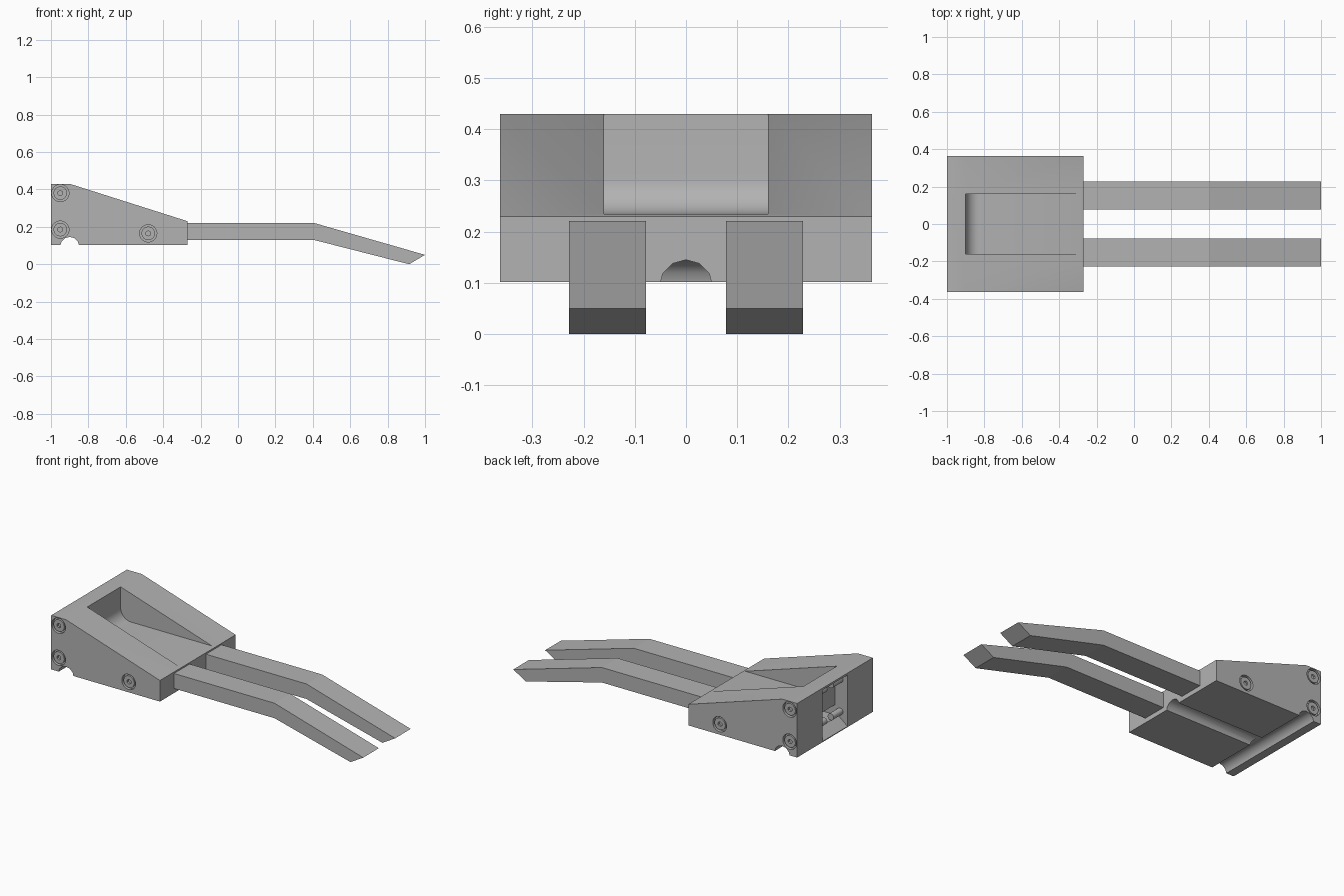
import bpy, bmesh, math
from mathutils import Matrix

cube = bpy.data.objects.get("Cube")
if cube:
    bpy.data.objects.remove(cube, do_unlink=True)

# Single grey finish
grey = bpy.data.materials.new("grey metal")
grey.use_nodes = True
COLOUR = (0.45, 0.45, 0.45, 1)
grey.diffuse_color = COLOUR
grey.node_tree.nodes["Principled BSDF"].inputs["Base Color"].default_value = COLOUR


def finish(name, bm):
    bmesh.ops.recalc_face_normals(bm, faces=bm.faces)
    mesh = bpy.data.meshes.new(name)
    bm.to_mesh(mesh)
    bm.free()
    obj = bpy.data.objects.new(name, mesh)
    bpy.context.collection.objects.link(obj)
    mesh.materials.append(grey)
    return obj


def prism(name, profile, y0, y1):
    """Extrude an x-z outline from y0 to y1."""
    bm = bmesh.new()
    face = bm.faces.new([bm.verts.new((x, y0, z)) for x, z in profile])
    out = bmesh.ops.extrude_face_region(bm, geom=[face])
    moved = [v for v in out["geom"] if isinstance(v, bmesh.types.BMVert)]
    bmesh.ops.translate(bm, verts=moved, vec=(0, y1 - y0, 0))
    return finish(name, bm)


def rod(name, radius, length, centre, axis, sides=32):
    """Cylinder lying along x or y."""
    bm = bmesh.new()
    turn = Matrix.Rotation(math.pi / 2, 4, "Y" if axis == "x" else "X")
    bmesh.ops.create_cone(bm, cap_ends=True, segments=sides, radius1=radius,
                          radius2=radius, depth=length,
                          matrix=Matrix.Translation(centre) @ turn)
    return finish(name, bm)


def activate(obj):
    bpy.ops.object.select_all(action="DESELECT")
    obj.select_set(True)
    bpy.context.view_layer.objects.active = obj


def cut(obj, cutter):
    cutter.hide_render = True
    activate(obj)
    mod = obj.modifiers.new("cut", "BOOLEAN")
    mod.operation = "DIFFERENCE"
    mod.solver = "EXACT"
    mod.object = cutter
    bpy.ops.object.modifier_apply(modifier=mod.name)
    bpy.data.objects.remove(cutter, do_unlink=True)


def smooth(obj):
    activate(obj)
    bpy.ops.object.shade_smooth_by_angle(angle=math.radians(35))


# Wedge-shaped housing
HALF = 0.363
body = prism("housing", [(-1, 0.102), (-1, 0.43), (-0.9, 0.43),
                         (-0.27, 0.23), (-0.27, 0.102)], -HALF, HALF)

# Top recess with a rounded rear corner
R, FLOOR = 0.07, 0.235
arc = [(-0.9 + R - R * math.cos(a), FLOOR + R - R * math.sin(a))
       for a in (math.pi / 2 * i / 10 for i in range(11))]
cut(body, prism("recess_cutter", [(-0.9, 0.6)] + arc + [(0, FLOOR), (0, 0.6)],
                -0.16, 0.16))

# Rear slot running on into a cavity below the recess floor
cut(body, prism("slot_cutter", [(-1.1, 0.107), (-1, 0.107), (-0.94, 0.155),
                                (-0.55, 0.155), (-0.55, 0.215), (-0.915, 0.215),
                                (-0.915, 0.418), (-1.1, 0.418)], -0.12, 0.12))

# Round grooves in the underside
cut(body, rod("cross_groove_cutter", 0.051, 1, (-0.9, 0, 0.095), "y", 12))
cut(body, rod("long_groove_cutter", 0.052, 0.8, (-0.5, 0, 0.093), "x", 12))

# Bolts set in counterbores on both sides
HEAD_R, BORE_R, SINK = 0.036, 0.046, 0.02
for row, (x, z, inner) in {"upper_rear": (-0.95, 0.38, 0.03),
                           "lower_rear": (-0.95, 0.185, 0.03),
                           "middle": (-0.48, 0.165, 0.2)}.items():
    for side, s in (("front", -1), ("back", 1)):
        cut(body, rod("bore_cutter", BORE_R, 2 * SINK, (x, s * HALF, z), "y"))
        name = f"{row}_{side}_bolt"
        head = rod(name + "_head", HEAD_R, 0.03, (x, s * (HALF - 0.018), z), "y")
        cut(head, rod("socket_cutter", 0.014, 0.03, (x, s * HALF, z), "y", 6))
        shank = rod(name + "_shank", 0.02, 0.34 - inner,
                    (x, s * (0.34 + inner) / 2, z), "y")
        smooth(head)
        smooth(shank)
smooth(body)

# Pair of bent tines with chiselled tips
TINE = [(-0.4, 0.13), (-0.4, 0.221), (0.405, 0.221),
        (1, 0.05), (0.915, 0), (0.405, 0.13)]
for name, s in (("front_tine", -1), ("back_tine", 1)):
    prism(name, TINE, s * 0.078, s * 0.228)
